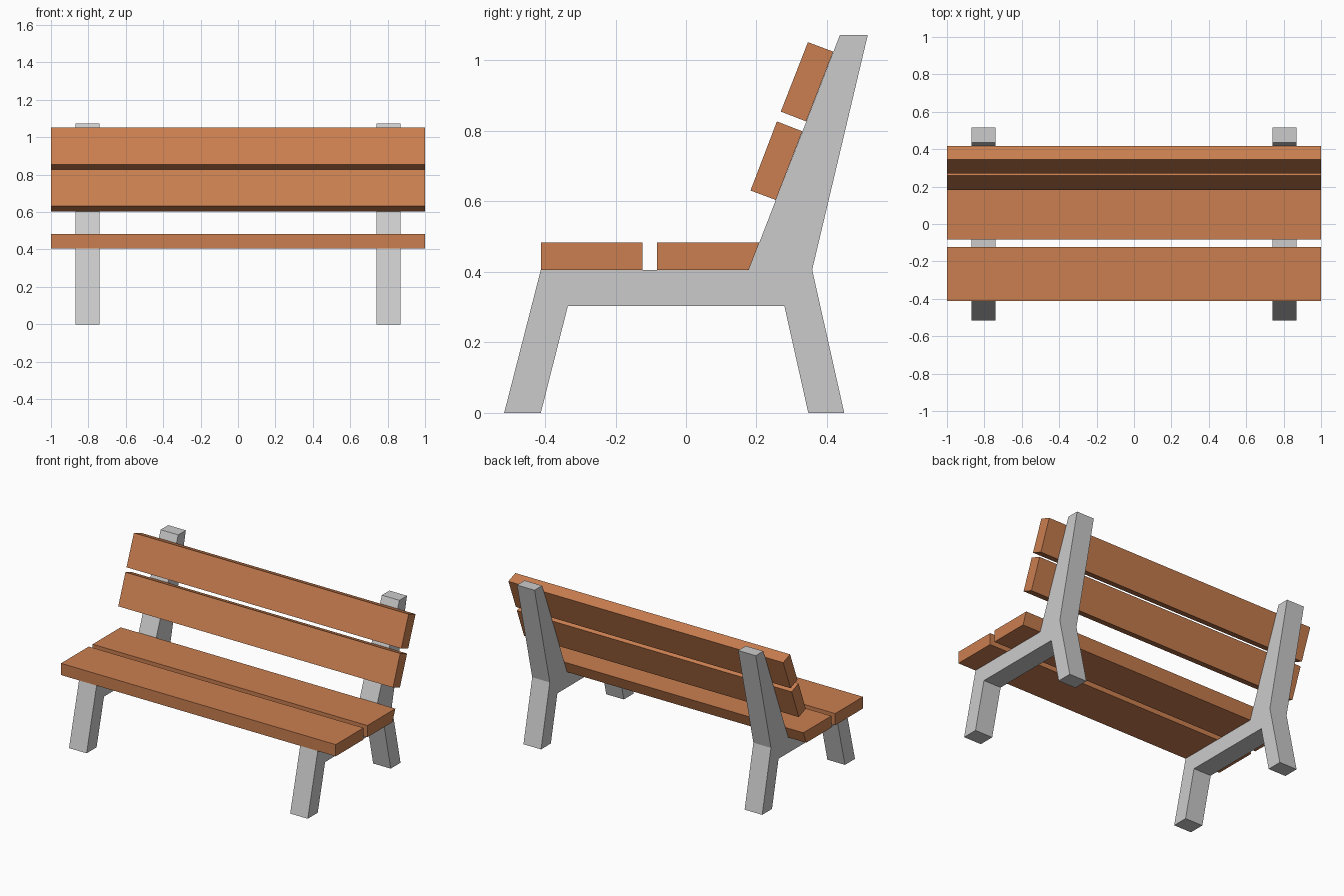
import bpy
import bmesh

if "Cube" in bpy.data.objects:
    bpy.data.objects.remove(bpy.data.objects["Cube"])

wood = bpy.data.materials.new("wood")
wood.diffuse_color = (0.59, 0.21, 0.08, 1)
wood.use_nodes = True
wood.node_tree.nodes["Principled BSDF"].inputs["Base Color"].default_value = wood.diffuse_color


def extrude_profile(name, profile, x0, x1, material=None):
    """Extrude a (y, z) outline along x from x0 to x1."""
    bm = bmesh.new()
    face = bm.faces.new([bm.verts.new((x0, y, z)) for y, z in profile])
    ret = bmesh.ops.extrude_face_region(bm, geom=[face])
    verts = [g for g in ret["geom"] if isinstance(g, bmesh.types.BMVert)]
    bmesh.ops.translate(bm, verts=verts, vec=(x1 - x0, 0, 0))
    bmesh.ops.recalc_face_normals(bm, faces=bm.faces)
    mesh = bpy.data.meshes.new(name)
    bm.to_mesh(mesh)
    bm.free()
    obj = bpy.data.objects.new(name, mesh)
    bpy.context.collection.objects.link(obj)
    if material:
        mesh.materials.append(material)
    return obj


# Side frames: legs, seat rail and back support in one outline
frame = [(-0.516, 0), (-0.412, 0), (-0.335, 0.304), (0.279, 0.304),
         (0.347, 0), (0.449, 0), (0.358, 0.406), (0.516, 1.073),
         (0.437, 1.073), (0.178, 0.406), (-0.412, 0.406)]
for side, x in (("left", -0.805), ("right", 0.805)):
    extrude_profile(f"{side}_frame", frame, x - 0.064, x + 0.064)

# Planks: the rear seat plank is bevelled to meet the sloping back support
planks = {
    "front_seat_plank": [(-0.412, 0.406), (-0.123, 0.406), (-0.123, 0.483), (-0.412, 0.483)],
    "rear_seat_plank": [(-0.083, 0.406), (0.178, 0.406), (0.208, 0.483), (-0.083, 0.483)],
    "lower_back_plank": [(0.255, 0.604), (0.330, 0.799), (0.258, 0.827), (0.183, 0.631)],
    "upper_back_plank": [(0.341, 0.827), (0.418, 1.025), (0.346, 1.052), (0.269, 0.855)],
}
for name, profile in planks.items():
    extrude_profile(name, profile, -1, 1, wood)
